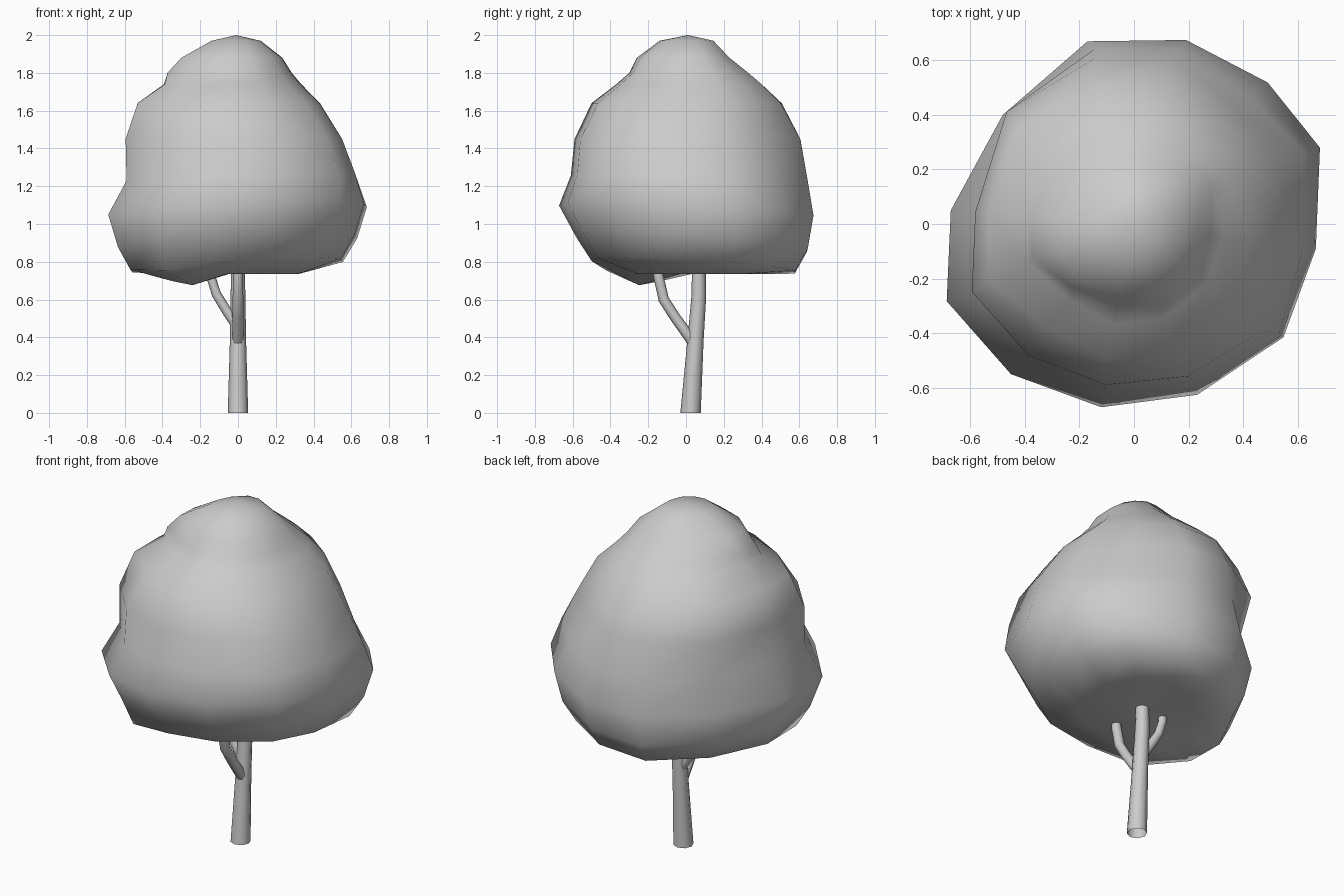
import bpy, bmesh, math
from mathutils import Vector

# Widest outline of the foliage, seen from above (12 sides)
OUTLINE = [(0.68, 0.28), (0.49, 0.52), (0.19, 0.675), (-0.17, 0.67),
           (-0.48, 0.40), (-0.67, 0.05), (-0.685, -0.28), (-0.45, -0.545),
           (-0.12, -0.665), (0.23, -0.62), (0.535, -0.40), (0.665, -0.09)]

# Foliage rings: height, reach to -x, +x, -y, +y, tilt
RINGS = [(0.735, 0.34, 0.32, 0.27, 0.38, 0.0),
         (0.78, 0.57, 0.555, 0.50, 0.58, 0.06),
         (0.90, 0.635, 0.63, 0.58, 0.645, 0.06),
         (1.07, 0.687, 0.682, 0.672, 0.675, 0.05),
         (1.24, 0.59, 0.635, 0.61, 0.645, 0.03),
         (1.45, 0.595, 0.555, 0.59, 0.61, 0.0),
         (1.64, 0.54, 0.44, 0.50, 0.50, 0.0),
         (1.74, 0.40, 0.335, 0.37, 0.40, 0.0),
         (1.80, 0.38, 0.285, 0.30, 0.33, 0.0),
         (1.88, 0.30, 0.235, 0.26, 0.23, 0.0),
         (1.97, 0.14, 0.12, 0.14, 0.145, 0.0)]

# Local lumps and dents: centre, reach, push
LUMPS = [((-0.31, -0.26, 0.73), 0.24, (-0.02, -0.03, -0.065)),
         ((0.42, 0.42, 1.40), 0.36, (-0.04, -0.04, 0.0)),
         ((-0.38, 0.33, 1.55), 0.36, (-0.05, 0.05, 0.0)),
         ((0.45, -0.38, 1.40), 0.38, (0.035, -0.035, 0.0)),
         ((-0.36, -0.36, 1.70), 0.30, (0.03, 0.03, 0.0))]


def make_object(name, bm):
    bmesh.ops.recalc_face_normals(bm, faces=bm.faces)
    mesh = bpy.data.meshes.new(name)
    bm.to_mesh(mesh)
    bm.free()
    obj = bpy.data.objects.new(name, mesh)
    bpy.context.collection.objects.link(obj)
    return obj


def loft(bm, loops):
    for a, b in zip(loops, loops[1:]):
        n = len(a)
        for i in range(n):
            bm.faces.new((a[i], a[(i + 1) % n], b[(i + 1) % n], b[i]))


def fan(bm, loop, point):
    tip = bm.verts.new(point)
    for i in range(len(loop)):
        bm.faces.new((loop[i], loop[(i + 1) % len(loop)], tip))


def tube(name, path, sides=8):
    bm = bmesh.new()
    loops = []
    pts = [Vector(p[:3]) for p in path]
    for i, p in enumerate(pts):
        d = pts[min(i + 1, len(pts) - 1)] - pts[max(i - 1, 0)]
        if i == 0 and p.z == 0:
            d = Vector((0, 0, 1))
        d.normalize()
        u = Vector((1, 0, 0)) - d * d.x
        u.normalize()
        v = d.cross(u)
        r = path[i][3]
        loops.append([bm.verts.new(p + r * (u * math.cos(t) + v * math.sin(t)))
                      for t in (2 * math.pi * k / sides for k in range(sides))])
    loft(bm, loops)
    # The trunk is open at the ground
    if path[0][2] > 0:
        bm.faces.new(loops[0])
    bm.faces.new(loops[-1])
    obj = make_object(name, bm)
    for f in obj.data.polygons:
        f.use_smooth = len(f.vertices) == 4
    return obj


# Foliage
bm = bmesh.new()
loops = []
for z, xl, xr, yf, yb, tilt in RINGS:
    loop = []
    for x, y in OUTLINE:
        px = x / 0.68 * xr if x > 0 else x / 0.685 * xl
        py = y / 0.675 * yb if y > 0 else y / 0.665 * yf
        p = Vector((px, py, z + tilt * (px - py)))
        for centre, reach, push in LUMPS:
            w = max(0.0, 1 - (p - Vector(centre)).length / reach)
            p += Vector(push) * min(1.0, w * 1.5)
        loop.append(bm.verts.new(p))
    loops.append(loop)
loft(bm, loops)
fan(bm, loops[0], (0, 0.02, 0.75))
fan(bm, loops[-1], (-0.01, 0.01, 2.0))
foliage = make_object("foliage", bm)
for f in foliage.data.polygons:
    f.use_smooth = True

# Trunk and its two branches
tube("trunk", [(0, 0.024, 0, 0.054), (0, 0.05, 0.38, 0.043),
               (0, 0.068, 0.62, 0.039), (0, 0.068, 0.78, 0.036)])
tube("front_branch", [(0, 0.04, 0.37, 0.029), (0, -0.06, 0.51, 0.028),
                      (0, -0.118, 0.60, 0.028), (0, -0.145, 0.72, 0.027),
                      (0, -0.15, 0.76, 0.025)])
tube("left_branch", [(0, 0.055, 0.45, 0.026), (-0.06, 0.06, 0.54, 0.026),
                     (-0.115, 0.062, 0.63, 0.025), (-0.14, 0.065, 0.71, 0.024),
                     (-0.145, 0.065, 0.76, 0.023)])
